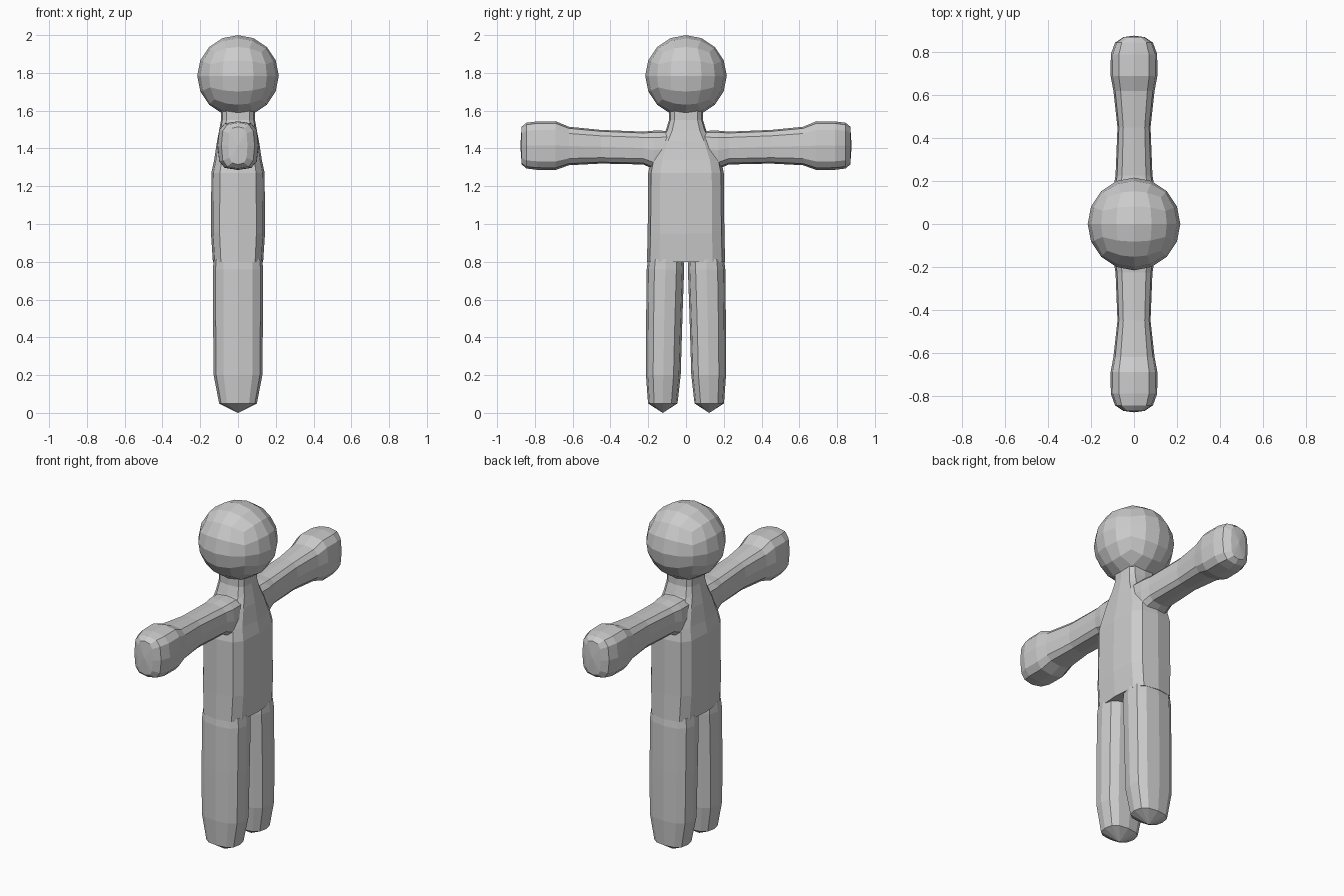
import bpy, bmesh, math
from mathutils import Vector

if "Cube" in bpy.data.objects:
    bpy.data.objects.remove(bpy.data.objects["Cube"])


def finish(bm, name):
    bmesh.ops.recalc_face_normals(bm, faces=bm.faces)
    me = bpy.data.meshes.new(name)
    bm.to_mesh(me)
    bm.free()
    ob = bpy.data.objects.new(name, me)
    bpy.context.collection.objects.link(ob)
    return ob


def curve(v, p):
    return math.copysign(abs(v) ** (2 / p), v)


def loft(name, rings, place, power, tips=(None, None), n=12):
    """Rounded-square rings (pos, centre, half u, half v), closed by a cap or a tip."""
    bm = bmesh.new()
    loops = []
    for pos, c, hu, hv in rings:
        loop = []
        for i in range(n):
            a = 2 * math.pi * i / n
            u, v = hu * curve(math.cos(a), power), c + hv * curve(math.sin(a), power)
            loop.append(bm.verts.new(place(pos, u, v)))
        loops.append(loop)
    for a, b in zip(loops, loops[1:]):
        for i in range(n):
            j = (i + 1) % n
            bm.faces.new((a[i], a[j], b[j], b[i]))
    for loop, ring, tip in ((loops[0], rings[0], tips[0]), (loops[-1], rings[-1], tips[1])):
        if tip is None:
            bm.faces.new(loop)
        else:
            t = bm.verts.new(place(tip, 0, ring[1]))
            for i in range(n):
                bm.faces.new((loop[i], loop[(i + 1) % n], t))
    return finish(bm, name)


# Torso and neck
body = loft("body", [
    (0.80, 0, 0.133, 0.207), (0.95, 0, 0.143, 0.203), (1.27, 0, 0.141, 0.20),
    (1.34, 0, 0.126, 0.185), (1.44, 0, 0.111, 0.14), (1.495, 0, 0.10, 0.107),
    (1.55, 0, 0.09, 0.09), (1.66, 0, 0.09, 0.09)],
    lambda z, x, y: (x, y, z), 3.6)

parts = []
for side, s in (("left", 1), ("right", -1)):
    # Legs with blunt pointed feet
    parts.append(loft(side + "_leg", [
        (0.05, 0.123, 0.10, 0.078), (0.20, 0.120, 0.129, 0.092),
        (0.50, 0.115, 0.132, 0.096), (0.76, 0.109, 0.133, 0.099),
        (0.815, 0.107, 0.128, 0.094)],
        lambda z, x, y: (x, s * y, z), 2.6, (0.0, None)))
    # Arms with mitten hands
    parts.append(loft(side + "_arm", [
        (0.03, 1.405, 0.098, 0.088), (0.17, 1.392, 0.096, 0.102),
        (0.225, 1.402, 0.086, 0.087), (0.45, 1.409, 0.077, 0.089),
        (0.62, 1.413, 0.096, 0.102), (0.69, 1.415, 0.109, 0.129),
        (0.79, 1.415, 0.108, 0.128), (0.845, 1.415, 0.088, 0.121),
        (0.87, 1.415, 0.05, 0.10)],
        lambda y, x, z: (x, s * y, z), 3.2, (None, 0.877)))

# Head: cube divided 4 x 4 per side, rounded into a ball
bm = bmesh.new()
bmesh.ops.create_cube(bm, size=2)
bmesh.ops.subdivide_edges(bm, edges=bm.edges, cuts=3, use_grid_fill=True)
for v in bm.verts:
    d = Vector([math.tan(c * math.pi / 4) for c in v.co])
    v.co = d.normalized() * 0.216 + Vector((0, 0, 1.784))
parts.append(finish(bm, "head"))

# Merge everything into one skin
bpy.context.view_layer.objects.active = body
for p in parts:
    m = body.modifiers.new("union", 'BOOLEAN')
    m.operation = 'UNION'
    m.solver = 'EXACT'
    m.object = p
    bpy.ops.object.modifier_apply(modifier=m.name)
    bpy.data.objects.remove(p)
